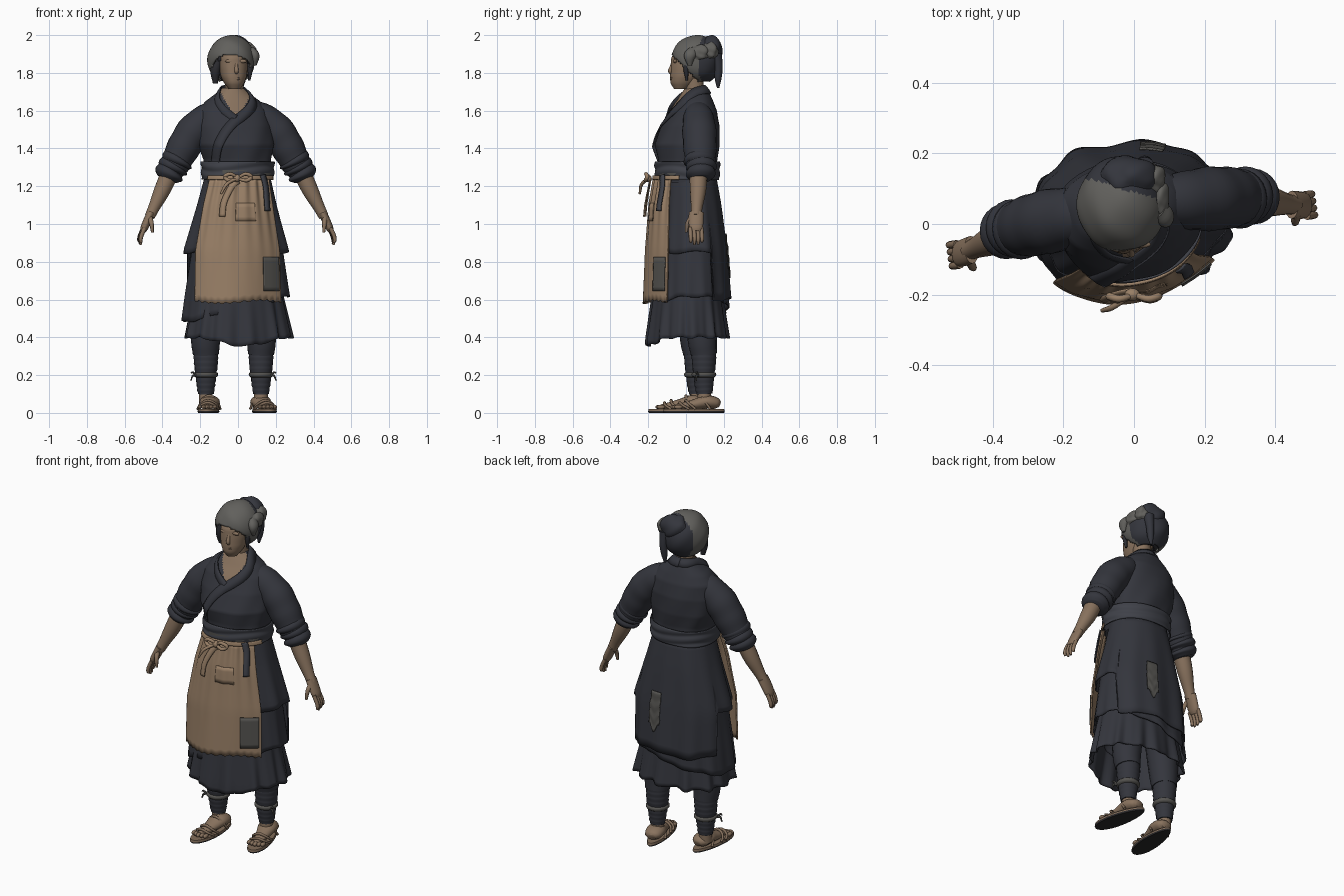
import bpy, bmesh
from math import sin, cos, pi, radians
from mathutils import Vector, Matrix

if "Cube" in bpy.data.objects:
    bpy.data.objects.remove(bpy.data.objects["Cube"])
TURN = Matrix.Rotation(radians(8), 3, 'Z')  # the body is turned slightly


def material(name, *rgb):
    m = bpy.data.materials.new(name)
    m.use_nodes = True
    m.diffuse_color = (*rgb, 1)
    m.node_tree.nodes["Principled BSDF"].inputs["Base Color"].default_value = (*rgb, 1)
    return m


CLOTH = material("dark cloth", .034, .036, .046)
SASH = material("slate sash", .05, .053, .066)
SKIN = material("skin", .25, .17, .112)
TAN = material("tan apron cloth", .32, .215, .135)
GREY = material("grey scarf cloth", .12, .117, .108)
PATCH = material("worn grey patch", .09, .087, .08)
STRAW = material("straw", .22, .15, .1)
SOLE = material("dark sole", .022, .021, .022)
HAIR = material("dark hair", .025, .025, .03)


def finish(name, bm, mats, rule=None, thick=0):
    bmesh.ops.recalc_face_normals(bm, faces=bm.faces)
    me = bpy.data.meshes.new(name)
    bm.to_mesh(me)
    bm.free()
    ob = bpy.data.objects.new(name, me)
    bpy.context.collection.objects.link(ob)
    for m in mats if isinstance(mats, list) else [mats]:
        me.materials.append(m)
    if rule:
        for p in me.polygons:
            p.material_index = int(rule(p.center))
    if thick:
        ob.modifiers.new("thickness", 'SOLIDIFY').thickness = thick
    bpy.ops.object.select_all(action='DESELECT')
    ob.select_set(True)
    bpy.context.view_layer.objects.active = ob
    bpy.ops.object.shade_smooth_by_angle(angle=radians(50))


def skin_rings(name, rings, mats, closed=True, cap=False, rule=None, thick=0):
    bm = bmesh.new()
    vs = [[bm.verts.new(p) for p in r] for r in rings]
    n = len(vs[0])
    for a, b in zip(vs, vs[1:]):
        for i in range(n if closed else n - 1):
            j = (i + 1) % n
            bm.faces.new((a[i], a[j], b[j], b[i]))
    if cap:
        bm.faces.new(vs[0])
        bm.faces.new(vs[-1])
    finish(name, bm, mats, rule, thick)


def shape(rows, phi, z, off=0, e=.9, lean=.1):
    """Point on a turned oval body, deeper on its right; rows are (z, cx, cy, rx, ry) downwards; phi 0 is front."""
    z1 = min(max(z, rows[-1][0]), rows[0][0])
    a, b = next((a, b) for a, b in zip(rows, rows[1:]) if b[0] <= z1)
    t = (a[0] - z1) / (a[0] - b[0])
    cx, cy, rx, ry = (p + (q - p) * t for p, q in zip(a[1:], b[1:]))
    s, c = sin(phi), cos(phi)
    sp = lambda v: abs(v) ** e * (1 if v > 0 else -1)
    return TURN @ Vector((cx + (rx + off) * sp(s), cy - (ry + off) * sp(c) * (1 - lean * s), z))


def drape(name, rows, span, top, hem, mats, fold=lambda f, t: 0, nu=96, nv=14, **kw):
    """Sheet on a body between two angles; hem may vary with the angle."""
    full = span[1] - span[0] >= 360
    hem_at = hem if callable(hem) else lambda f: hem
    rings = []
    for k in range(nv + 1):
        t, ring = k / nv, []
        for i in range(nu if full else nu + 1):
            f = radians(span[0] + (span[1] - span[0]) * i / nu)
            ring.append(shape(rows, f, top + (hem_at(f) - top) * t, fold(f, t)))
        rings.append(ring)
    skin_rings(name, rings, mats, closed=full, **kw)


def spline(pts, steps=5):
    p = [Vector(q) for q in pts]
    p = [p[0] * 2 - p[1]] + p + [p[-1] * 2 - p[-2]]
    out = []
    for a, b, c, d in zip(p, p[1:], p[2:], p[3:]):
        for k in range(steps):
            t = k / steps
            out.append(.5 * (2 * b + (c - a) * t + (2 * a - 5 * b + 4 * c - d) * t * t
                             + (3 * b - a - 3 * c + d) * t ** 3))
    return out + [p[-2]]


def limb(name, pts, mat, wide=1, ref='Y', ribs=0, freq=1.5, n=16, steps=5):
    """Tube through (x, y, z, radius) points."""
    path = spline(pts, steps)
    ax, rings = Vector([float(ref == k) for k in 'XYZ']), []
    for i, q in enumerate(path):
        t = (path[min(i + 1, len(path) - 1)] - path[max(i - 1, 0)]).to_3d().normalized()
        u = (ax - t * ax.dot(t)).normalized()
        w = t.cross(u)
        r = q[3] + ribs * sin(i * freq)
        rings.append([q.to_3d() + u * r * wide * cos(2 * pi * k / n) + w * r * sin(2 * pi * k / n)
                      for k in range(n)])
    skin_rings(name, rings, mat, cap=True)


def ribbon(name, rows, pts, width, off, mat):
    """Flat band following (angle, height) points over a body."""
    path = [shape(rows, radians(q[0]), q[1], off) for q in spline([(*q, 0) for q in pts], 6)]
    rings = []
    for i, p in enumerate(path):
        t = (path[min(i + 1, len(path) - 1)] - path[max(i - 1, 0)]).normalized()
        out = Vector((p.x, p.y - .04, .06)).normalized()
        w = t.cross(out).normalized() * width / 2
        rings.append([p - w, p + out * .003, p + w])
    skin_rings(name, rings, mat, closed=False, thick=.007)


def blob(name, loc, size, mats, rule=None, keep=None, lump=0, seg=20):
    bm = bmesh.new()
    bmesh.ops.create_uvsphere(bm, u_segments=seg, v_segments=seg * 2 // 3, radius=1)
    for v in bm.verts:
        k = 1 + lump * sin(5 * v.co.x + 4 * v.co.z) * cos(4 * v.co.y + 2 * v.co.z)
        v.co = Vector(loc) + Vector([a * b * k for a, b in zip(v.co, size)])
    if keep:
        bad = [f for f in bm.faces if not keep(f.calc_center_median())]
        bmesh.ops.delete(bm, geom=bad, context='FACES')
    finish(name, bm, mats, rule, .008 if keep else 0)


# Body profiles
TORSO = [(1.72, -.02, .055, .056, .055), (1.69, -.02, .055, .09, .075), (1.65, -.02, .052, .145, .095),
         (1.6, -.02, .045, .185, .122), (1.52, -.015, .03, .2, .15), (1.42, -.01, .01, .2, .168),
         (1.34, 0, .01, .178, .155), (1.22, 0, .01, .175, .152)]
COAT = [(1.26, 0, .01, .172, .15), (1.1, 0, .015, .212, .172), (.86, 0, .015, .28, .2), (.58, 0, .015, .285, .222)]
MID = [(.95, 0, .01, .23, .18), (.62, 0, .01, .278, .21), (.46, 0, .01, .297, .222)]
UNDER = [(.7, 0, .01, .23, .18), (.4, .005, .01, .288, .218), (.34, .005, .01, .288, .222)]
APRON = [(1.26, 0, .01, .185, .172), (1.1, -.008, .01, .225, .2), (.86, -.01, .01, .274, .218),
         (.57, -.01, .01, .28, .228)]

# Robe top with open neckline, sash and crossed collar
drape("robe_top", TORSO, (-180, 180), 1.72, 1.22, [CLOTH, SKIN], nu=120, nv=50,
      fold=lambda f, t: .004 * t * sin(7 * f + 9 * t),
      rule=lambda c: c.y < .03 and c.z > 1.56 and abs(c.x + .008) < (c.z - 1.55) * .58)
drape("sash", TORSO, (-180, 180), 1.33, 1.235, SASH, nv=12, thick=.006,
      fold=lambda f, t: .01 + .003 * sin(t * 12 + 2 * sin(2 * f)))
drape("sash_worn_strip", TORSO, (-30, 60), 1.285, lambda f: 1.262 + .008 * sin(13 * f), PATCH, nv=2,
      fold=lambda f, t: .016)
ribbon("collar_under", TORSO, [(-180, 1.715), (-120, 1.712), (-80, 1.7), (-48, 1.665), (-27, 1.62), (-10, 1.575),
                               (-3, 1.555)], .05, .005, CLOTH)
ribbon("collar_over", TORSO, [(180, 1.715), (120, 1.712), (80, 1.7), (48, 1.665), (24, 1.615), (0, 1.555),
                              (-18, 1.49), (-32, 1.42), (-44, 1.35), (-48, 1.32)], .055, .008, CLOTH)

# Skirts in three layers, held in under the apron
drape("coat_skirt", COAT, (-180, 180), 1.26, nu=144, mats=CLOTH, thick=.008,
      hem=lambda f: (.6 if cos(f) < -.45 else .85) + .008 * sin(5 * f),
      fold=lambda f, t: t * (.006 * sin(11 * f) + .004 * sin(7 * f + 1)) - .03 * max(0, cos(f)))
drape("middle_skirt", MID, (-180, 180), .95, mats=CLOTH, thick=.008,
      hem=lambda f: .55 + .068 * sin(f) + .006 * sin(7 * f),
      fold=lambda f, t: t * (.005 * sin(11 * f) + .003 * sin(19 * f)) - .028 * max(0, cos(f)))
drape("under_skirt", UNDER, (-180, 180), .7, nu=144, mats=CLOTH, thick=.008,
      hem=lambda f: .4 - .045 * max(0, cos(f)) ** 6 + .006 * sin(12 * f),
      fold=lambda f, t: t * (.01 * sin(13 * f) + .005 * sin(22 * f)) - .006)
drape("coat_worn_patch", COAT, (158, 172), .95, lambda f: .74 + .025 * sin(30 * f), PATCH, nu=14,
      fold=lambda f, t: .01 + .002 * sin(20 * t), thick=.004)


# Apron with pocket, mended patch, ties and bow
def gather(f, t):
    return .006 * (1 - t) ** 2 * sin(24 * f) + .004 * sin(6 * f + 2 * t) * t


drape("apron", APRON, (-57, 50), 1.25, lambda f: .588 + .008 * sin(4 * f) + .004 * sin(41 * f), TAN,
      fold=gather, nv=20, thick=.008)
drape("apron_pocket", APRON, (-6, 16), 1.11, 1.015, TAN, nu=20, nv=4, fold=lambda f, t: .003 + gather(f, .3),
      thick=.003)
drape("apron_patch", APRON, (23, 46), .825, .645, PATCH, nu=14, nv=8,
      fold=lambda f, t: .007 + gather(f, .8), thick=.005)
drape("apron_tie", APRON, (-62, 66), 1.258, 1.235, TAN, nu=40, nv=3, fold=lambda f, t: .008, thick=.008)
ribbon("apron_tie_end", APRON, [(-5, 1.23), (-13, 1.2), (-21, 1.12), (-22, 1.04)], .034, .02, TAN)
ribbon("sash_end", APRON, [(32, 1.26), (35, 1.2), (34, 1.13), (33, 1.07)], .036, .018, SASH)
blob("bow_knot", (-.005, -.2, 1.242), (.022, .018, .02), TAN)
for s in (-1, 1):
    limb("bow_loop", [(0, -.2, 1.245, .008), (s * .04, -.212, 1.265, .01), (s * .07, -.205, 1.25, .011),
                      (s * .045, -.215, 1.23, .01), (0, -.205, 1.24, .008)], TAN, n=8)
limb("bow_tail", [(-.01, -.2, 1.24, .008), (-.06, -.235, 1.21, .009), (-.09, -.245, 1.16, .006)], TAN, n=8)

# Arms, built on one side and mirrored
for s, side in ((-1, "right"), (1, "left")):
    def arm(part, pts, mat, **kw):
        limb(f"{side}_{part}", [(*(TURN @ Vector((s * x - .008, y, z))), r) for x, y, z, r in pts], mat, **kw)

    arm("sleeve", [(.05, .05, 1.6, .06), (.13, .048, 1.57, .077), (.215, .042, 1.5, .09), (.275, .037, 1.41, .088),
                   (.322, .033, 1.32, .077), (.35, .03, 1.265, .06)], CLOTH, ribs=.0015, freq=1.3, n=24)
    for k in range(3):
        x, z, y = .312 + .021 * k, 1.335 - .034 * k, .03 + .006 * (k % 2)
        arm("rolled_cuff", [(x - .014, y, z + .022, .06), (x - .005, y, z + .009, .082 - .003 * k),
                            (x + .005, y, z - .009, .083 - .003 * k), (x + .014, y, z - .03, .055)],
            CLOTH, n=24)
    arm("forearm", [(.345, .02, 1.29, .048), (.395, .01, 1.18, .043), (.44, -.003, 1.09, .031),
                    (.465, -.01, 1.04, .027)], SKIN)
    arm("palm", [(.458, -.008, 1.06, .022), (.477, -.012, 1.02, .022), (.495, -.015, .98, .02),
                 (.503, -.016, .96, .014)], SKIN, wide=1.8)
    for k in range(4):
        y, drop = -.046 + .02 * k, .012 * abs(k - 1.4)
        arm("finger", [(.496, y, .98, .011), (.514, y, .94, .011), (.519, y, .915, .01),
                       (.514, y, .885 + drop, .006)], SKIN, n=8)
    arm("thumb", [(.468, -.035, 1.035, .014), (.462, -.056, 1.0, .012), (.458, -.062, .955, .007)], SKIN, n=8)

# Legs, leg wraps, feet and sandals
LEGS = {"right": (-.17, .055, (-.143, .13), (-.167, -.2)), "left": (.122, .095, (.1, .205), (.172, -.12))}
for side, (x, y, heel, toe) in LEGS.items():
    s = -1 if x < 0 else 1
    limb(f"{side}_trouser", [(x - s * .025, y - .015, .78, .1), (x, y - .01, .42, .08), (x, y, .31, .069)], CLOTH)
    limb(f"{side}_leg_wrap", [(x, y, .33, .066), (x, y, .25, .062), (x, y, .17, .052), (x, y + .003, .1, .042)],
         CLOTH, ribs=.0018, freq=2.1, steps=8)
    limb(f"{side}_ankle", [(x, y + .003, .13, .036), (x, y, .05, .036)], SKIN)
    limb(f"{side}_wrap_tie", [(x, y, .218, .05), (x, y, .21, .064), (x, y, .195, .063), (x, y, .186, .05)], PATCH)
    for k in (-1, 1):
        limb(f"{side}_tie_end", [(x + s * .055, y - .03, .2, .007), (x + s * .07, y - .04, .205 + .01 * k, .006),
                                 (x + s * .08, y - .04, .19 + .02 * k, .003)], PATCH, n=6)
    h, d = Vector((*heel, 0)), Vector((*toe, 0)) - Vector((*heel, 0))
    length, u = d.length, d.normalized()
    w = Vector((-u.y, u.x, 0))
    at = lambda a, b, z: h + u * a + w * b + Vector((0, 0, z))
    rings = []
    for z, g in ((0, -.004), (.006, 0), (.009, 0), (.02, -.003), (.02, -.03)):
        rings.append([at(length / 2 + (length / 2 + g) * cos(q), (.056 + .009 * cos(q) + g) * sin(q), z)
                      for q in (2 * pi * k / 32 for k in range(32))])
    skin_rings(f"{side}_sandal", rings, [STRAW, SOLE], cap=True, rule=lambda c: c.z < .008)
    limb(f"{side}_foot", [(*at(a, 0, z), r) for a, z, r in
                          ((.03, .045, .018), (.05, .052, .031), (.1, .058, .036), (.16, .046, .028),
                           (.22, .036, .02), (.265, .032, .012))], SKIN, wide=1.5, ref='X')
    for k in range(5):
        blob(f"{side}_toe", at(.272 - .006 * abs(k - 2), (k - 2) * .02, .031), (.012, .022, .012), SKIN, seg=10)
    for a, top in ((.12, .091), (.2, .066), (.235, .054)):
        limb(f"{side}_strap", [(*at(a - .03, -.056, .02), .007), (*at(a, -.04, top * .72), .007),
                               (*at(a + .01, 0, top), .008), (*at(a, .04, top * .72), .007),
                               (*at(a - .03, .056, .02), .007)], STRAW, ref='Z', n=8)

# Head, neck and face
HEAD = [(1.98, -.022, .045, .02, .03), (1.95, -.022, .042, .058, .075), (1.88, -.022, .03, .076, .103),
        (1.83, -.022, .018, .075, .096), (1.78, -.022, .003, .067, .084), (1.745, -.022, -.012, .052, .066),
        (1.715, -.022, -.025, .03, .035)]
drape("head", HEAD, (-180, 180), 1.98, 1.715, SKIN, nu=40, nv=24, cap=True)
limb("neck", [(-.02, .065, 1.6, .065), (-.02, .055, 1.66, .054), (-.02, .045, 1.72, .05), (-.02, .04, 1.78, .05)], SKIN)
limb("nose", [(-.01, -.066, 1.865, .007), (-.009, -.076, 1.835, .009), (-.008, -.083, 1.81, .012),
              (-.008, -.074, 1.798, .008)], SKIN, n=10)
for z in (1.776, 1.767):
    blob("lip", (-.009, -.074, z), (.019, .008, .006), SKIN, seg=12)
for s in (-1, 1):
    blob("brow", (-.01 + s * .03, -.064 + s * .006, 1.862), (.028, .01, .01), SKIN)
    blob("ear", (-.022 + s * .077, .03 + s * .01, 1.82), (.012, .02, .03), SKIN, seg=12)

# Hair and headscarf with side knot
blob("hair", (-.028, .06, 1.862), (.108, .108, .118), HAIR, seg=40,
     keep=lambda c: c.z > 1.885 - 1.1 * (c.y + .04) and c.z > 1.76)
limb("hair_lock", [(-.105, .01, 1.87, .025), (-.12, .005, 1.81, .026), (-.12, .01, 1.745, .013)], HAIR)
limb("hair_lock", [(.058, .005, 1.87, .016), (.064, .0, 1.82, .014), (.06, .005, 1.76, .006)], HAIR)
blob("headscarf", (-.035, .055, 1.867), (.126, .136, .132), [GREY, CLOTH], seg=64, lump=.02,
     rule=lambda c: c.y > .09 - .3 * c.x, keep=lambda c: c.z > 1.9 - 1.0 * (c.y + .08) and c.z > 1.755)
blob("scarf_back_fold", (-.015, .128, 1.925), (.085, .064, .072), CLOTH, lump=.08, seg=32)
blob("scarf_knot", (.07, .07, 1.905), (.032, .055, .042), GREY, lump=.12, seg=32)
blob("scarf_knot_fold", (.055, .125, 1.915), (.036, .045, .045), GREY, lump=.12, seg=32)
limb("scarf_knot_end", [(.07, .04, 1.92, .02), (.09, .02, 1.89, .024), (.09, .02, 1.84, .008)], GREY, wide=1.3)
limb("scarf_tail", [(.03, .16, 1.9, .03), (.03, .172, 1.83, .022), (.025, .17, 1.77, .018), (.02, .17, 1.72, .006)],
     CLOTH)
